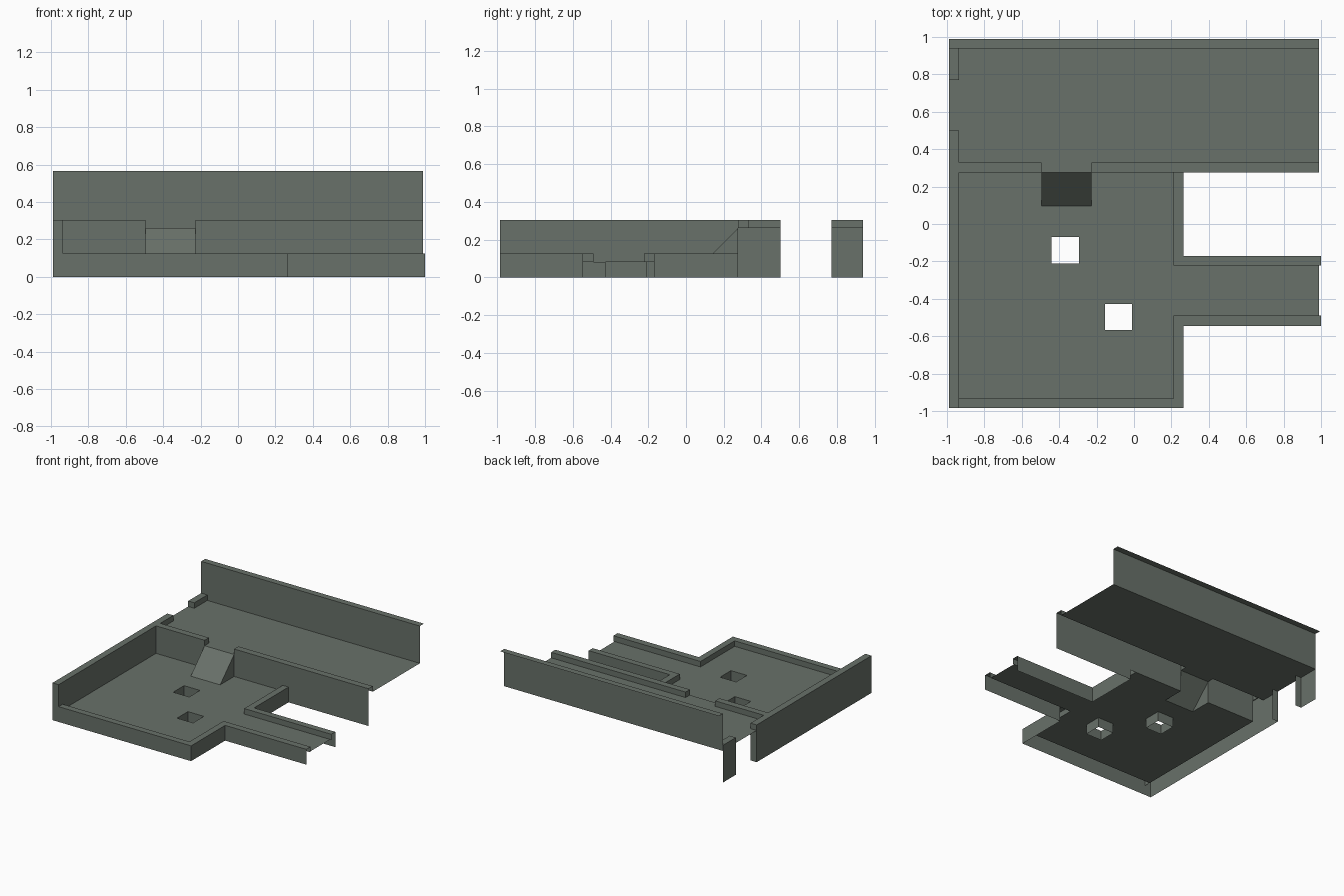
import bpy

if "Cube" in bpy.data.objects:
    bpy.data.objects.remove(bpy.data.objects["Cube"])

LOW, HIGH = 0.08, 0.26            # floor heights
RIM_LOW, RIM_HIGH, RIM_BACK = 0.125, 0.305, 0.565
XL, XLI = -0.99, -0.935           # left wall outside / inside
XR, XRI = 0.265, 0.212            # lower room right wall
YF, YFI = -0.985, -0.932          # front wall
YM, YMI = 0.275, 0.33             # step wall between the levels
YB, YBI = 0.99, 0.938             # back wall
RX0, RX1, RY = -0.495, -0.228, 0.095   # ramp
END, TIP = 0.99, 1.0

stone = bpy.data.materials.new("grey_green_stone")
stone.diffuse_color = (0.14, 0.165, 0.142, 1)
stone.use_nodes = True
stone.node_tree.nodes["Principled BSDF"].inputs["Base Color"].default_value = stone.diffuse_color


def make(name, polys):
    """Flat-faced sheet object from a list of polygons."""
    verts, faces, index = [], [], {}
    for poly in polys:
        f = []
        for p in poly:
            key = tuple(round(c, 4) for c in p)
            if key not in index:
                index[key] = len(verts)
                verts.append(key)
            f.append(index[key])
        faces.append(f)
    me = bpy.data.meshes.new(name)
    me.from_pydata(verts, [], faces)
    me.materials.append(stone)
    ob = bpy.data.objects.new(name, me)
    bpy.context.collection.objects.link(ob)
    return ob


def flat(x0, x1, y0, y1, z):
    return [(x0, y0, z), (x1, y0, z), (x1, y1, z), (x0, y1, z)]


def wall(name, x0, x1, y0, y1, top, **sides):
    """Wall rim plus the chosen sides; each side value is its bottom height."""
    corners = {"front": ((x0, y0), (x1, y0)), "right": ((x1, y0), (x1, y1)),
               "back": ((x1, y1), (x0, y1)), "left": ((x0, y1), (x0, y0))}
    polys = [flat(x0, x1, y0, y1, top)]
    for side, z in sides.items():
        a, b = corners[side]
        polys.append([(*a, z), (*b, z), (*b, top), (*a, top)])
    make(name, polys)


def floor(name, x0, x1, y0, y1, z, holes=()):
    """Floor grid that leaves out rectangular holes."""
    xs = sorted({x0, x1, *[v for h in holes for v in h[:2]]})
    ys = sorted({y0, y1, *[v for h in holes for v in h[2:]]})
    polys = []
    for xa, xb in zip(xs, xs[1:]):
        for ya, yb in zip(ys, ys[1:]):
            cx, cy = (xa + xb) / 2, (ya + yb) / 2
            if not any(h[0] < cx < h[1] and h[2] < cy < h[3] for h in holes):
                polys.append(flat(xa, xb, ya, yb, z))
    make(name, polys)


# Floors
pits = [(-0.44, -0.295, -0.21, -0.07), (-0.155, -0.01, -0.567, -0.427)]
floor("lower_floor", XLI, XRI, YFI, YM, LOW, pits + [(RX0, RX1, RY, YM)])
floor("corridor_floor", XRI, END, -0.49, -0.222, LOW)
floor("upper_floor", XL, END, YMI, YBI, HIGH)
floor("ramp_landing", RX0, RX1, YM, YMI, HIGH)

# Pit sides, open at the bottom and facing inwards
for i, (x0, x1, y0, y1) in enumerate(pits):
    c = [(x0, y0), (x0, y1), (x1, y1), (x1, y0)]
    make(f"pit_sides_{i + 1}",
         [[(*a, 0), (*b, 0), (*b, LOW), (*a, LOW)] for a, b in zip(c, c[1:] + c[:1])])

# Ramp with its side triangles
make("ramp", [
    [(RX0, RY, LOW), (RX1, RY, LOW), (RX1, YM, HIGH), (RX0, YM, HIGH)],
    [(RX1, RY, LOW), (RX1, YM, LOW), (RX1, YM, HIGH)],
    [(RX0, YM, LOW), (RX0, RY, LOW), (RX0, YM, HIGH)]])

# Tall left wall, with a doorway on the upper level
wall("left_wall_lower", XL, XLI, YF, YM, RIM_HIGH, left=0, right=LOW, front=0)
wall("left_wall_upper", XL, XLI, YM, 0.5, RIM_HIGH, left=0, right=HIGH, back=0)
wall("left_wall_back", XL, XLI, 0.77, YBI, RIM_HIGH, left=0, right=HIGH, front=0)

# Low walls of the room
wall("front_wall", XLI, XR, YF, YFI, RIM_LOW, front=0, back=LOW)
wall("right_wall_front", XRI, XR, YFI, -0.49, RIM_LOW, left=LOW)
wall("right_wall_back", XRI, XR, -0.222, YM, RIM_LOW, left=LOW)
make("right_wall_outside", [
    [(XR, a, 0), (XR, b, 0), (XR, b, RIM_LOW), (XR, a, RIM_LOW)]
    for a, b in ((YF, -0.545), (-0.17, YM))])

# Corridor walls
wall("corridor_wall_front", XR, TIP, -0.545, -0.49, RIM_LOW, front=0, back=LOW)
wall("corridor_wall_back", XR, TIP, -0.222, -0.17, RIM_LOW, front=LOW, back=0)
make("corridor_wall_joins", [
    [(XRI, -0.49, LOW), (XR, -0.49, LOW), (XR, -0.49, RIM_LOW), (XRI, -0.49, RIM_LOW)],
    [(XRI, -0.222, LOW), (XR, -0.222, LOW), (XR, -0.222, RIM_LOW), (XRI, -0.222, RIM_LOW)]])

# Step wall between the levels, broken by the ramp
wall("step_wall_left", XLI, RX0, YM, YMI, RIM_HIGH, front=LOW, back=HIGH, right=HIGH)
wall("step_wall_middle", RX1, XR, YM, YMI, RIM_HIGH, front=LOW, back=HIGH, left=HIGH)
wall("step_wall_right", XR, END, YM, YMI, RIM_HIGH, front=0, back=HIGH)

# Back wall with an overhanging rim
wall("back_wall", XL, END, YBI, YB, RIM_BACK, front=HIGH)
